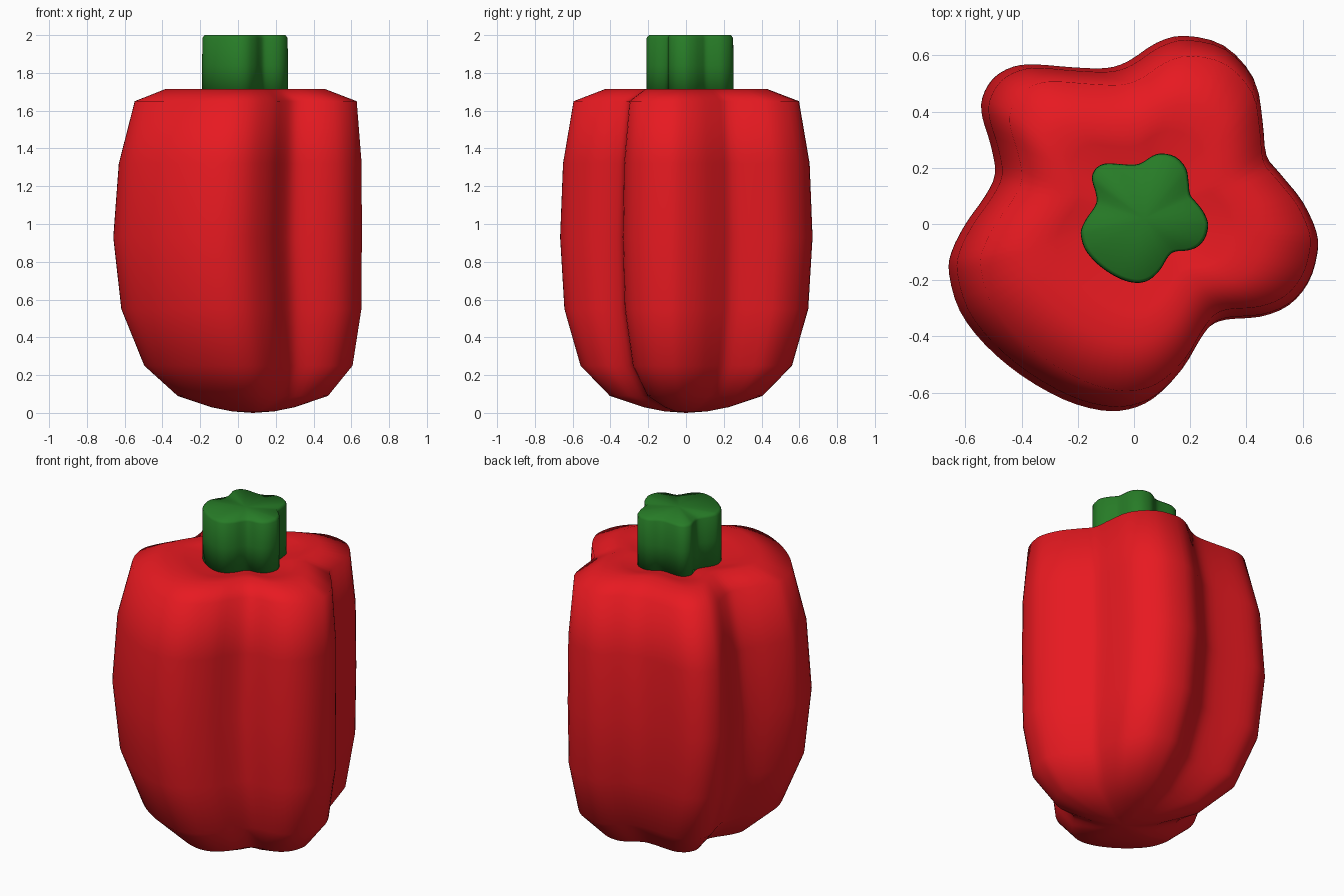
import bpy, bmesh

# Lobed cross-section shared by the body and the stem (x, y)
SECTION = [
    (0.18, 0.67), (0.32, 0.635), (0.425, 0.52), (0.453, 0.38), (0.468, 0.25),
    (0.52, 0.18), (0.60, 0.08), (0.65, -0.03), (0.652, -0.11), (0.62, -0.21),
    (0.55, -0.29), (0.45, -0.33), (0.33, -0.34), (0.27, -0.365), (0.22, -0.43),
    (0.16, -0.53), (0.07, -0.62), (-0.02, -0.66), (-0.12, -0.663), (-0.25, -0.625),
    (-0.40, -0.54), (-0.53, -0.43), (-0.62, -0.31), (-0.658, -0.18), (-0.65, -0.10),
    (-0.60, 0.0), (-0.53, 0.10), (-0.495, 0.18), (-0.51, 0.28), (-0.54, 0.38),
    (-0.54, 0.45), (-0.50, 0.52), (-0.43, 0.56), (-0.35, 0.568), (-0.22, 0.558),
    (-0.10, 0.555), (-0.02, 0.58), (0.08, 0.645),
]


def smooth_loop(pts, steps):
    """Closed Catmull-Rom curve through pts."""
    out, n = [], len(pts)
    for i in range(n):
        a, b, c, d = (pts[(i + k) % n] for k in (-1, 0, 1, 2))
        for s in range(steps):
            t = s / steps
            out.append(tuple(
                0.5 * (2 * q + (r - p) * t + (2 * p - 5 * q + 4 * r - w) * t * t
                       + (3 * q - p - 3 * r + w) * t ** 3)
                for p, q, r, w in zip(a, b, c, d)))
    return out


def loft(name, rings, bottom, top, color):
    """Skin rings (z, scale, cx, cy) and close both ends with a point."""
    outline = smooth_loop(SECTION, 3)
    n = len(outline)
    bm = bmesh.new()
    loops = [[bm.verts.new((x * s + cx, y * s + cy, z)) for x, y in outline]
             for z, s, cx, cy in rings]
    for lo, hi in zip(loops, loops[1:]):
        for i in range(n):
            j = (i + 1) % n
            bm.faces.new((lo[i], lo[j], hi[j], hi[i]))
    for loop, point in ((loops[0], bottom), (loops[-1], top)):
        tip = bm.verts.new(point)
        for i in range(n):
            bm.faces.new((loop[i], loop[(i + 1) % n], tip))
    bmesh.ops.recalc_face_normals(bm, faces=bm.faces)
    for f in bm.faces:
        f.smooth = True
    mesh = bpy.data.meshes.new(name)
    bm.to_mesh(mesh)
    bm.free()
    mat = bpy.data.materials.new(name + "_color")
    mat.diffuse_color = color
    mesh.materials.append(mat)
    obj = bpy.data.objects.new(name, mesh)
    bpy.context.collection.objects.link(obj)
    return obj


# Body: barrel of rings, slightly bent in x, with a shallow dip under the stem
loft("pepper_body", [
    (0.008, 0.17, 0.08, 0), (0.03, 0.335, 0.08, 0), (0.09, 0.605, 0.08, 0),
    (0.25, 0.838, 0.057, 0), (0.55, 0.966, 0.02, 0), (0.93, 1.0, 0.0, 0),
    (1.32, 0.977, 0.014, 0), (1.65, 0.893, 0.043, 0), (1.715, 0.64, 0.04, 0),
    (1.705, 0.48, 0.04, 0.01), (1.69, 0.345, 0.038, 0.02),
], (0.08, 0, 0), (0.04, 0.02, 1.68), (0.8, 0.01, 0.015, 1))

# Stem: same section, smaller, with a softened top rim
loft("stem", [
    (1.66, 0.345, 0.038, 0.02), (1.84, 0.345, 0.038, 0.02),
    (1.985, 0.343, 0.038, 0.02), (2.0, 0.325, 0.038, 0.02),
], (0.038, 0.02, 1.66), (0.038, 0.02, 2.0), (0.02, 0.2, 0.02, 1))
